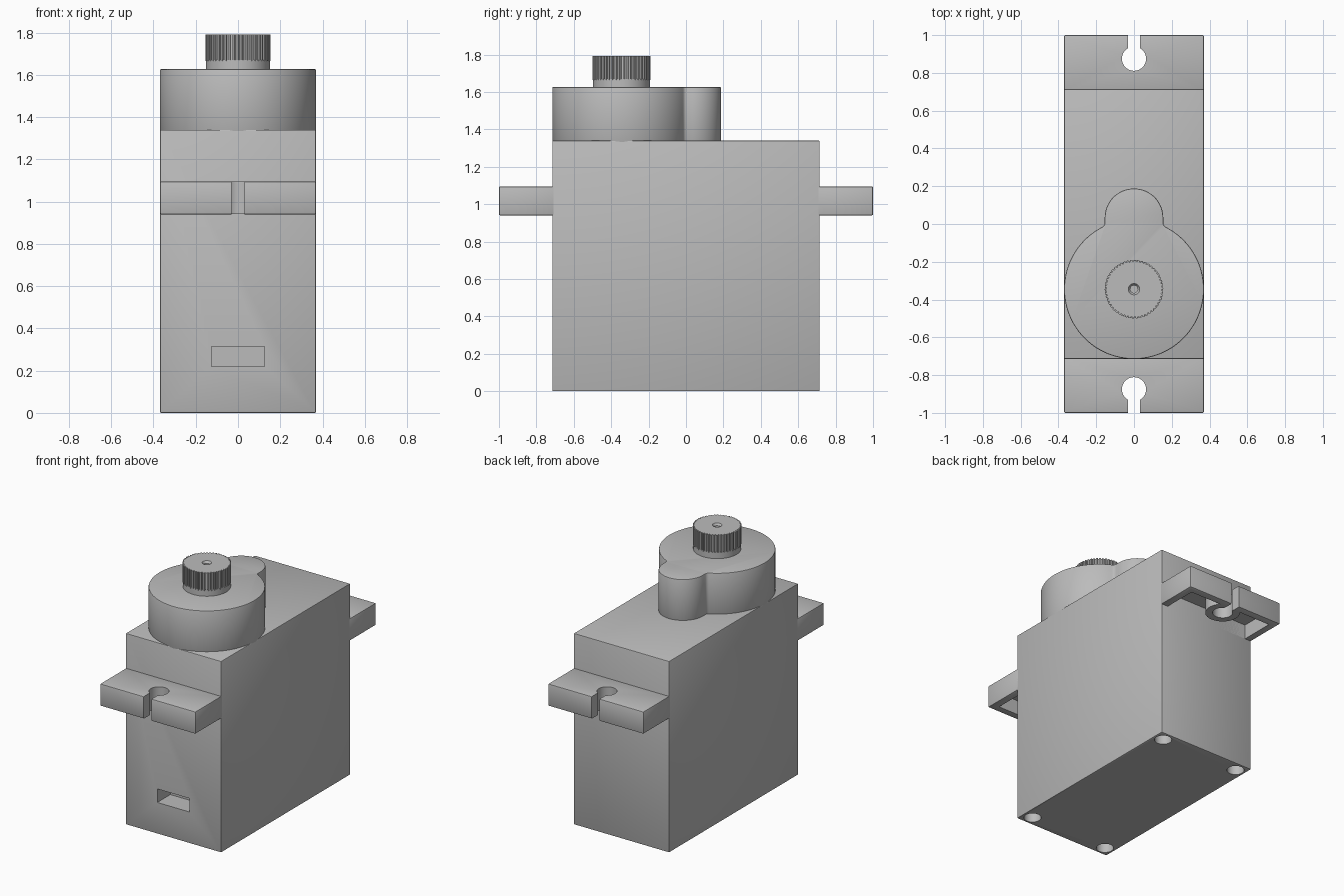
import bpy, bmesh
from math import pi, sin, cos, atan2, sqrt, radians
from mathutils import Matrix

old = bpy.data.objects.get("Cube")
if old:
    bpy.data.objects.remove(old, do_unlink=True)

grey = bpy.data.materials.new("grey plastic")
grey.use_nodes = True
grey.diffuse_color = (0.5, 0.5, 0.5, 1)
grey.node_tree.nodes["Principled BSDF"].inputs["Base Color"].default_value = (0.5, 0.5, 0.5, 1)


def make(name, bm):
    mesh = bpy.data.meshes.new(name)
    bmesh.ops.recalc_face_normals(bm, faces=bm.faces)
    bm.to_mesh(mesh)
    bm.free()
    mesh.materials.append(grey)
    obj = bpy.data.objects.new(name, mesh)
    bpy.context.collection.objects.link(obj)
    return obj


def box(name, x, y, z):
    """Box from (min, max) pairs."""
    bm = bmesh.new()
    bmesh.ops.create_cube(bm, size=1)
    for v in bm.verts:
        v.co = [r[0] + (c + 0.5) * (r[1] - r[0]) for c, r in zip(v.co, (x, y, z))]
    return make(name, bm)


def cylinder(name, x, y, z0, z1, r0, r1=None, segments=48):
    bm = bmesh.new()
    bmesh.ops.create_cone(bm, cap_ends=True, segments=segments, radius1=r0,
                          radius2=r0 if r1 is None else r1, depth=z1 - z0,
                          matrix=Matrix.Translation((x, y, (z0 + z1) / 2)))
    return make(name, bm)


def prism(name, points, z0, z1):
    bm = bmesh.new()
    base = bm.faces.new([bm.verts.new((x, y, z0)) for x, y in points])
    top = bmesh.ops.extrude_face_region(bm, geom=[base])["geom"]
    for v in top:
        if isinstance(v, bmesh.types.BMVert):
            v.co.z = z1
    return make(name, bm)


def apply(obj, kind, **settings):
    mod = obj.modifiers.new(kind, kind)
    for key, value in settings.items():
        setattr(mod, key, value)
    bpy.ops.object.select_all(action='DESELECT')
    bpy.context.view_layer.objects.active = obj
    obj.select_set(True)
    bpy.ops.object.modifier_apply(modifier=mod.name)


def bevel(obj, width):
    apply(obj, 'BEVEL', width=width, segments=2, limit_method='ANGLE', angle_limit=radians(50))


def cut(obj, cutters):
    for cutter in cutters:
        apply(obj, 'BOOLEAN', operation='DIFFERENCE', solver='EXACT', object=cutter)
        bpy.data.objects.remove(cutter, do_unlink=True)


def smooth(obj):
    bpy.ops.object.select_all(action='DESELECT')
    bpy.context.view_layer.objects.active = obj
    obj.select_set(True)
    bpy.ops.object.shade_smooth_by_angle(angle=radians(30))


def arc(cx, cy, r, a0, a1, n):
    return [(cx + r * cos(a0 + (a1 - a0) * i / n), cy + r * sin(a0 + (a1 - a0) * i / n))
            for i in range(n + 1)]


HALF_W, HALF_L, TOP = 0.37, 0.715, 1.34
AXIS = -0.345  # output shaft position along y

# Case with cable slot and four screw holes underneath
case = box("case", (-HALF_W, HALF_W), (-HALF_L, HALF_L), (0, TOP))
bevel(case, 0.007)
cutters = [box("slot_cutter", (-0.125, 0.125), (-0.8, -0.57), (0.22, 0.315))]
for sx in (-1, 1):
    for sy in (-1, 1):
        cutters.append(cylinder("screw_cutter", sx * 0.3, sy * 0.645, -0.1, 0.2, 0.055))
cut(case, cutters)
smooth(case)

# Mounting ears: hollow underneath, with a keyhole and a ring around it
for side, s in (("front", -1), ("back", 1)):
    def span(a, b):
        return tuple(sorted((s * a, s * b)))

    def keyhole():
        return [cylinder("hole_cutter", 0, s * 0.875, 0.8, 1.2, 0.064),
                box("gap_cutter", (-0.031, 0.031), span(0.875, 1.1), (0.8, 1.2))]

    ear = box(side + "_ear", (-HALF_W, HALF_W), span(0.7, 1.0), (0.94, 1.095))
    bevel(ear, 0.007)
    pocket = box("pocket_cutter", (-0.32, 0.32), span(HALF_L, 0.95), (0.8, 1.04))
    cut(ear, [pocket] + keyhole())
    smooth(ear)
    ring = cylinder(side + "_ear_ring", 0, s * 0.875, 0.941, 1.06, 0.11)
    cut(ring, keyhole())
    smooth(ring)

# Gear housing: large round with a small lobe blended in by fillets
fillet, lobe = 0.025, 0.155
fx = lobe + fillet
fy = sqrt((HALF_W + fillet) ** 2 - fx ** 2)
a = atan2(fy, fx)
half = arc(0, AXIS, HALF_W, -pi / 2, a, 48)
half += arc(fx, AXIS + fy, fillet, a + pi, pi, 6)[1:]
half += arc(0, 0.033, lobe, 0, pi / 2, 20)
outline = half + [(-x, y) for x, y in reversed(half[1:-1])]
housing = prism("gear_housing", outline, TOP - 0.02, 1.627)
bevel(housing, 0.007)
smooth(housing)

# Output shaft: plain collar and toothed spline with a screw hole
collar = cylinder("shaft_collar", 0, AXIS, 1.6, 1.67, 0.152, segments=64)
smooth(collar)
teeth = 50
profile = []
for i in range(teeth):
    for offset, r in ((0, 0.155), (0.5, 0.155), (0.6, 0.146), (0.9, 0.146)):
        t = 2 * pi * (i + offset) / teeth
        profile.append((r * cos(t), AXIS + r * sin(t)))
spline = prism("shaft_spline", profile, 1.665, 1.792)
cut(spline, [cylinder("screw_hole_cutter", 0, AXIS, 1.69, 1.85, 0.02, segments=32),
             cylinder("countersink_cutter", 0, AXIS, 1.775, 1.8, 0.018, 0.036, segments=32)])
